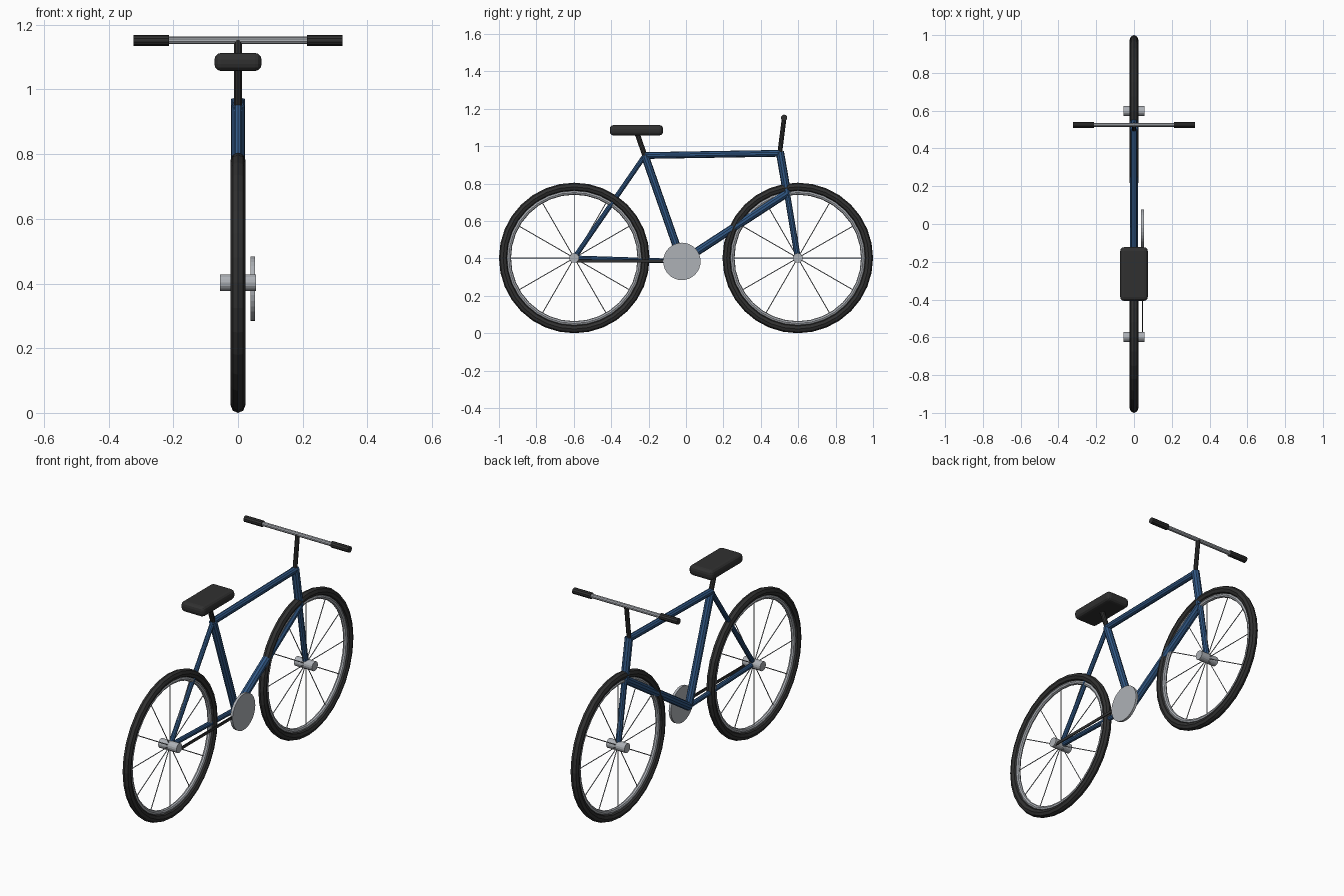
import bpy, math
from mathutils import Vector

if "Cube" in bpy.data.objects:
    bpy.data.objects.remove(bpy.data.objects["Cube"], do_unlink=True)


def material(name, rgb):
    m = bpy.data.materials.new(name)
    m.use_nodes = True
    m.diffuse_color = (*rgb, 1)
    m.node_tree.nodes["Principled BSDF"].inputs["Base Color"].default_value = (*rgb, 1)
    return m


BLUE = material("frame_blue", (0.03, 0.095, 0.23))
STEEL = material("steel_grey", (0.42, 0.44, 0.47))
BLACK = material("rubber_black", (0.03, 0.03, 0.03))


def finish(name, mat):
    ob = bpy.context.object
    ob.name = name
    ob.data.materials.append(mat)
    return ob


def tube(name, a, b, radius, mat, sides=10):
    a, b = Vector(a), Vector(b)
    bpy.ops.mesh.primitive_cylinder_add(vertices=sides, radius=radius, depth=(b - a).length,
                                        location=(a + b) / 2,
                                        rotation=(b - a).to_track_quat('Z', 'Y').to_euler())
    return finish(name, mat)


def ring(name, centre, major, minor, mat):
    bpy.ops.mesh.primitive_torus_add(major_radius=major, minor_radius=minor, major_segments=32,
                                     minor_segments=8, location=centre,
                                     rotation=(0, math.pi / 2, 0))
    return finish(name, mat)


def box(name, centre, size, mat):
    bpy.ops.mesh.primitive_cube_add(size=1, location=centre)
    ob = finish(name, mat)
    ob.scale = size
    bpy.ops.object.transform_apply(location=False, rotation=False, scale=True)
    return ob


# Joints of the frame
rear_hub = Vector((0, -0.5975, 0.4025))
front_hub = Vector((0, 0.5975, 0.4025))
crank = Vector((0, -0.022, 0.384))
seat_joint = Vector((0, -0.22, 0.95))
head_top = Vector((0, 0.502, 0.97))
head_low = Vector((0, 0.54, 0.75))
bar_centre = Vector((0, 0.525, 1.152))

# Wheels: tyre, rim, hub and twelve spokes
for side, hub in (("front", front_hub), ("rear", rear_hub)):
    ring(side + "_tyre", hub, 0.38, 0.0225, BLACK)
    ring(side + "_rim", hub, 0.35, 0.012, STEEL)
    half = Vector((0.056, 0, 0))
    tube(side + "_hub", hub - half, hub + half, 0.026, STEEL, 16)
    for i in range(12):
        t = i * math.tau / 12
        end = hub + Vector((0, math.cos(t), math.sin(t))) * 0.345
        tube(f"{side}_spoke_{i + 1}", hub, end, 0.0025, STEEL, 6)

# Frame tubes
tube("top_tube", seat_joint, head_top - Vector((0, 0, 0.008)), 0.018, BLUE)
tube("seat_tube", crank, seat_joint, 0.021, BLUE)
tube("down_tube", crank, head_low, 0.022, BLUE)
tube("head_tube", head_low, head_top, 0.022, BLUE)
tube("fork", head_low, front_hub, 0.016, BLUE)
tube("seat_stay", seat_joint, rear_hub, 0.013, BLUE)
tube("chain_stay", crank, rear_hub, 0.013, BLUE)

# Drive
tube("chainring", crank + Vector((0.038, 0, 0)), crank + Vector((0.052, 0, 0)), 0.1, STEEL, 32)
box("chain", (0.045, -0.31, 0.387), (0.005, 0.55, 0.016), BLACK)

# Saddle and post
tube("seat_post", seat_joint, (0, -0.262, 1.07), 0.0135, BLACK)
saddle = box("saddle", (0, -0.265, 1.085), (0.146, 0.285, 0.056), BLACK)
bevel = saddle.modifiers.new("rounding", 'BEVEL')
bevel.width = 0.021
bevel.segments = 3

# Steering
tube("stem", head_top, bar_centre, 0.0125, BLACK)
tube("handlebar", bar_centre - Vector((0.3, 0, 0)), bar_centre + Vector((0.3, 0, 0)), 0.0115, STEEL)
for name, s in (("left", 1), ("right", -1)):
    tube(name + "_grip", bar_centre + Vector((s * 0.213, 0, 0)),
         bar_centre + Vector((s * 0.323, 0, 0)), 0.017, BLACK)
